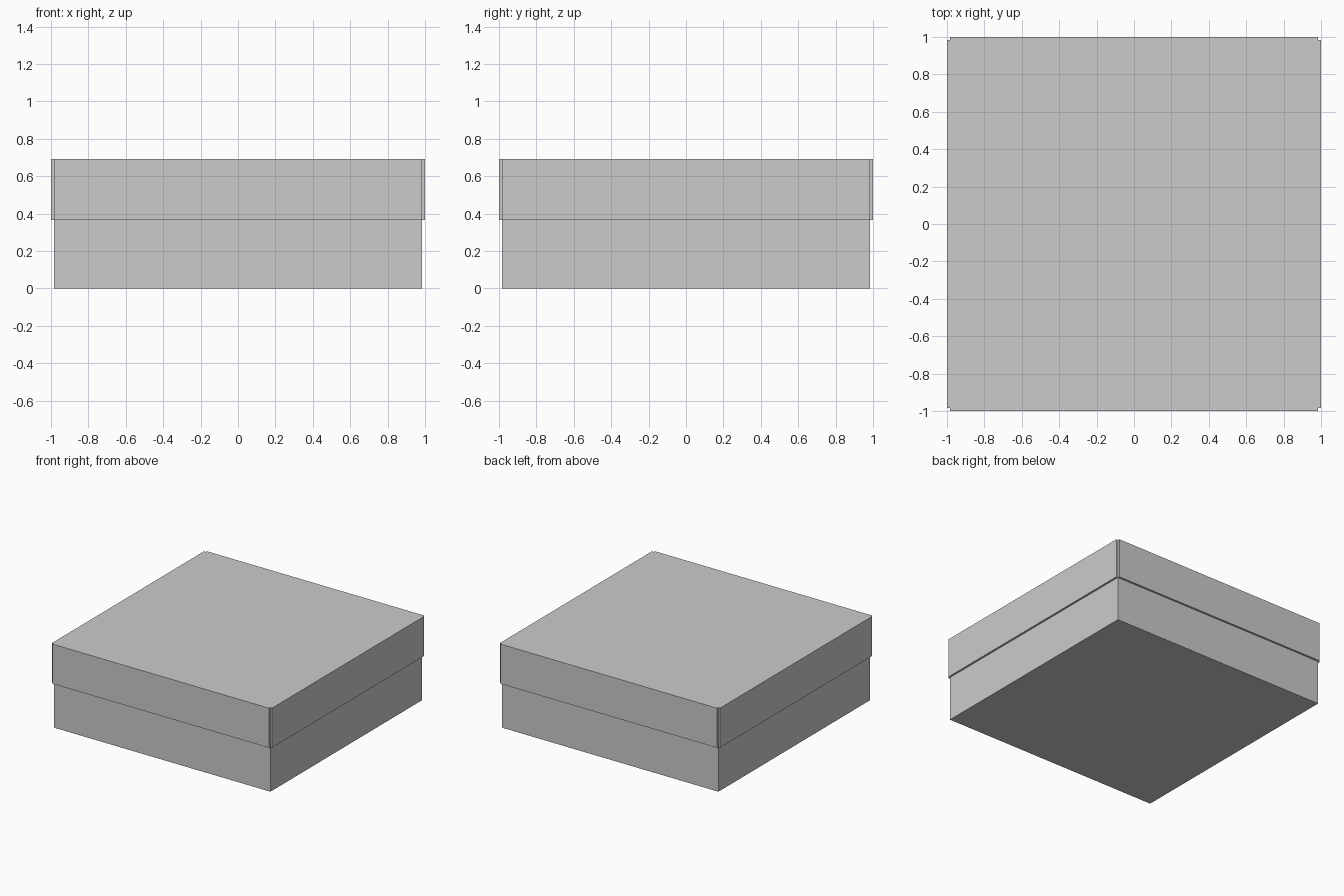
import bpy
import bmesh

if "Cube" in bpy.data.objects:
    bpy.data.objects.remove(bpy.data.objects["Cube"])

INNER = 0.984      # half width of the box body
OUTER = 1.0        # half width across the lid walls
LID_Z, TOP_Z = 0.366, 0.692


def prism(name, outline, z0, z1):
    """Extrude a closed outline from z0 up to z1."""
    bm = bmesh.new()
    face = bm.faces.new([bm.verts.new((x, y, z0)) for x, y in outline])
    ext = bmesh.ops.extrude_face_region(bm, geom=[face], use_keep_orig=True)
    top = [g for g in ext["geom"] if isinstance(g, bmesh.types.BMVert)]
    bmesh.ops.translate(bm, verts=top, vec=(0, 0, z1 - z0))
    bmesh.ops.recalc_face_normals(bm, faces=bm.faces)
    mesh = bpy.data.meshes.new(name)
    bm.to_mesh(mesh)
    bm.free()
    obj = bpy.data.objects.new(name, mesh)
    bpy.context.collection.objects.link(obj)
    return obj


def four_fold(points):
    """Repeat corner points in four quarter turns."""
    outline = []
    for _ in range(4):
        outline += points
        points = [(-y, x) for x, y in points]
    return outline


# Square lower box
prism("box_body", four_fold([(INNER, INNER)]), 0.0, LID_Z)

# Overhanging lid with a small square notch at each corner
notch = [(OUTER, INNER), (INNER, INNER), (INNER, OUTER)]
prism("box_lid", four_fold(notch), LID_Z, TOP_Z)
